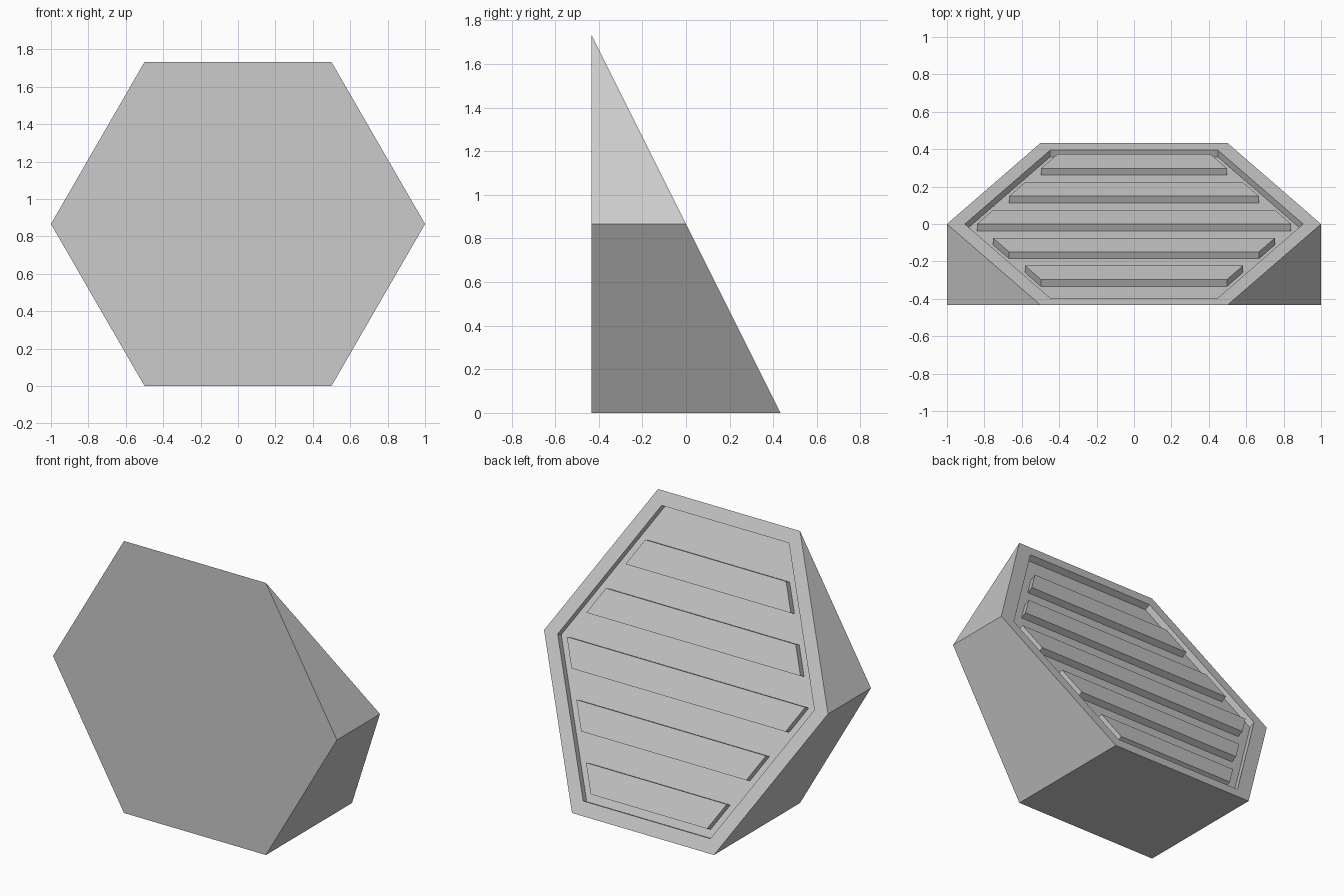
import bpy, bmesh, math
from mathutils import Vector

if "Cube" in bpy.data.objects:
    bpy.data.objects.remove(bpy.data.objects["Cube"])

H = math.sqrt(3)                      # height of the hexagon
HALF = H / 4                          # half of the depth in y
NORMAL = Vector((0, 2, 1)).normalized()
DEPTH = 0.041                         # recess depth


def on_slope(x, y):
    return Vector((x, y, 2 * (HALF - y)))


def finish(name, bm):
    bmesh.ops.recalc_face_normals(bm, faces=bm.faces[:])
    mesh = bpy.data.meshes.new(name)
    bm.to_mesh(mesh)
    bm.free()
    obj = bpy.data.objects.new(name, mesh)
    bpy.context.collection.objects.link(obj)
    return obj


def loft(bm, a, b):
    """Closed solid between two matching loops; returns the second cap."""
    va = [bm.verts.new(p) for p in a]
    vb = [bm.verts.new(p) for p in b]
    n = len(a)
    bm.faces.new(va)
    cap = bm.faces.new(vb[::-1])
    for i in range(n):
        j = (i + 1) % n
        bm.faces.new((va[i], vb[i], vb[j], va[j]))
    return cap


# Hexagonal prism cut off by a slope, with a sunken panel in the sloping face
bm = bmesh.new()
angles = [math.radians(60 * i) for i in range(6)]
hexagon = [(math.cos(t), HALF * 2 + math.sin(t)) for t in angles]
cap = loft(bm, [(x, -HALF, z) for x, z in hexagon],
           [on_slope(x, HALF - z / 2) for x, z in hexagon])
bmesh.ops.remove_doubles(bm, verts=bm.verts[:], dist=1e-4)
bmesh.ops.recalc_face_normals(bm, faces=bm.faces[:])
bm.faces.ensure_lookup_table()
cap = max((f for f in bm.faces), key=lambda f: f.normal.dot(NORMAL))
bmesh.ops.inset_region(bm, faces=[cap], thickness=0.085, use_even_offset=True)
floor = bmesh.ops.extrude_discrete_faces(bm, faces=[cap])["faces"][0]
bmesh.ops.translate(bm, verts=floor.verts[:], vec=-NORMAL * DEPTH)
finish("wedge_body", bm)

# Raised slats standing on the panel floor, flush with the rim
for i in range(5):
    y0 = (2 - i) * 0.149
    y1 = y0 + 0.075
    w0, w1 = (0.84 - abs(y) * 2 / H for y in (y0, y1))
    top = [on_slope(-w0, y0), on_slope(w0, y0), on_slope(w1, y1), on_slope(-w1, y1)]
    bm = bmesh.new()
    loft(bm, [p - NORMAL * DEPTH for p in top], top)
    finish(f"slat_{i + 1}", bm)
